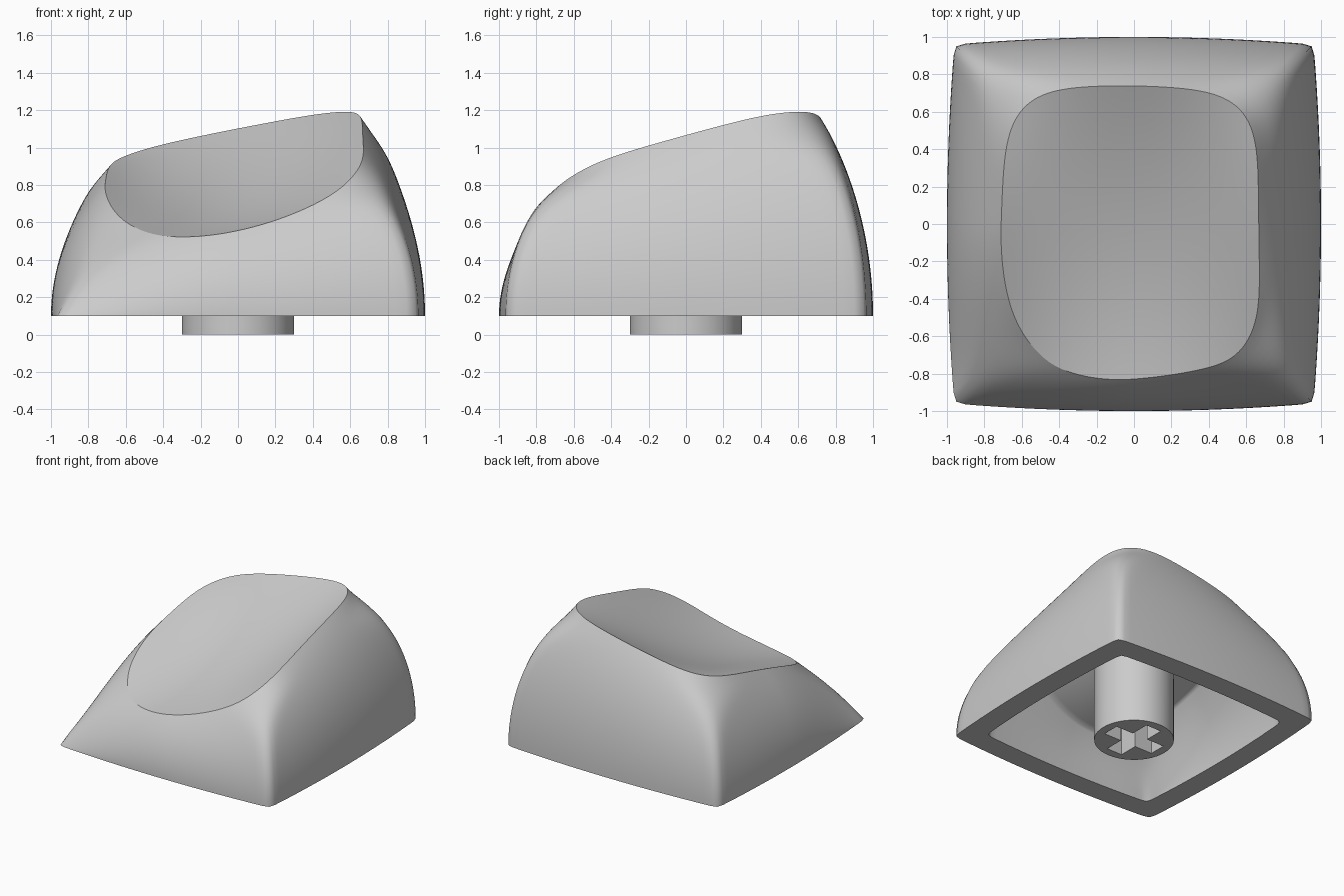
import bpy, bmesh, math

cube = bpy.data.objects.get("Cube")
if cube:
    bpy.data.objects.remove(cube)

SIDES = 200
BASE = 0.1          # height of the skirt's lower rim
WALL = 0.82         # inner shell scale in plan
WALL_STEPS, DISH_STEPS = 24, 14

grey = bpy.data.materials.new("light_grey_plastic")
grey.use_nodes = True
grey.diffuse_color = (0.6, 0.6, 0.6, 1)
grey.node_tree.nodes["Principled BSDF"].inputs["Base Color"].default_value = (0.6, 0.6, 0.6, 1)


def make_object(name, bm):
    bmesh.ops.recalc_face_normals(bm, faces=bm.faces)
    mesh = bpy.data.meshes.new(name)
    bm.to_mesh(mesh)
    bm.free()
    mesh.materials.append(grey)
    obj = bpy.data.objects.new(name, mesh)
    bpy.context.collection.objects.link(obj)
    return obj


def dish(x, y):
    """Height of the tilted, hollowed top, flattening towards its corners."""
    hollow = x * x * (0.37 - 0.17 * y - 0.37 * y * y) + 0.13 * y * y
    return 0.765 + 0.205 * x + 0.36 * y + hollow


def dome(angle, r):
    """Point on the bulging, tilted side wall; r = 1 at the rim."""
    c, s = math.cos(angle), math.sin(angle)
    # Corners are sharp at the rim and soften upwards
    n = 5 + 55 * max(0, (r - 0.7) / 0.3) ** 2.5
    k = (abs(c) ** n + abs(s) ** n) ** (-1 / n)
    u, v = k * c, k * s
    # The low front corner climbs in a straighter line
    low_corner = (max(0, -u) * max(0, -v)) ** 2
    rise = (1.15 + u * (0.147 + 0.03 * v * v) + v * (0.335 - 0.11 * u * u)
            + 0.1 * low_corner)
    return (r * u * (1 - 0.04 * v * v), r * v * (1 - 0.04 * u * u),
            BASE + rise * (1 - r * r) ** (0.5 + 0.5 * low_corner))


def edge_radius(angle):
    """Where the side wall meets the dish."""
    low, high = 0.4, 0.99
    for _ in range(30):
        mid = (low + high) / 2
        x, y, z = dome(angle, mid)
        if z > dish(x, y):
            low = mid
        else:
            high = mid
    return low


# Outer skin: rings up the wall, then rings across the dish
angles = [2 * math.pi * i / SIDES for i in range(SIDES)]
arcs = [math.acos(edge_radius(a)) for a in angles]
outer = [[dome(a, math.cos(arc * j / WALL_STEPS)) for a, arc in zip(angles, arcs)]
         for j in range(WALL_STEPS + 1)]
edge = outer[-1]
for j in range(1, DISH_STEPS):
    f = 1 - j / DISH_STEPS
    outer.append([(x * f, y * f, dish(x * f, y * f)) for x, y, z in edge])

# Inner skin: the same shape shrunk
inner = [[(x * WALL, y * WALL, BASE + (z - BASE) * 0.8) for x, y, z in ring]
         for ring in outer]

# Hollow cap, lofted from the ceiling down, around the rim and up to the dish
bm = bmesh.new()
rings = [[bm.verts.new(p) for p in ring] for ring in inner[::-1] + outer]
for a, b in zip(rings, rings[1:]):
    for i in range(SIDES):
        k = (i + 1) % SIDES
        bm.faces.new((a[i], a[k], b[k], b[i]))
for ring, z in ((rings[0], BASE + (dish(0, 0) - BASE) * 0.8), (rings[-1], dish(0, 0))):
    tip = bm.verts.new((0, 0, z))
    for i in range(SIDES):
        bm.faces.new((ring[i], ring[(i + 1) % SIDES], tip))
for face in bm.faces:
    face.smooth = True
# Crisp lower rim and dish outline
count = len(inner)
for index in (count - 1, count, count + WALL_STEPS):
    ring = rings[index]
    for i in range(SIDES):
        bm.edges.get((ring[i], ring[(i + 1) % SIDES])).smooth = False
make_object("cap_shell", bm)

# Stem: round post with a cross-shaped socket
bm = bmesh.new()
LONG, HALF = 0.23, 0.07
circle = [(0.3 * math.cos(2 * math.pi * i / 48), 0.3 * math.sin(2 * math.pi * i / 48))
          for i in range(48)]
cross = []
quarter = [(LONG, -HALF), (LONG, HALF), (HALF, HALF)]
for q in range(4):
    for x, y in quarter:
        for _ in range(q):
            x, y = -y, x
        cross.append((x, y))
outline = []
for loop in (circle, cross):
    verts = [bm.verts.new((x, y, 0)) for x, y in loop]
    outline += [bm.edges.new((verts[i - 1], verts[i])) for i in range(len(verts))]
bmesh.ops.triangle_fill(bm, edges=outline, use_beauty=True)
result = bmesh.ops.extrude_face_region(bm, geom=bm.faces[:], use_keep_orig=True)
for item in result["geom"]:
    if isinstance(item, bmesh.types.BMVert):
        item.co.z = dish(item.co.x, item.co.y) - 0.06
stem = make_object("stem", bm)
bpy.ops.object.select_all(action="DESELECT")
stem.select_set(True)
bpy.context.view_layer.objects.active = stem
bpy.ops.object.shade_smooth_by_angle(angle=math.radians(30))
